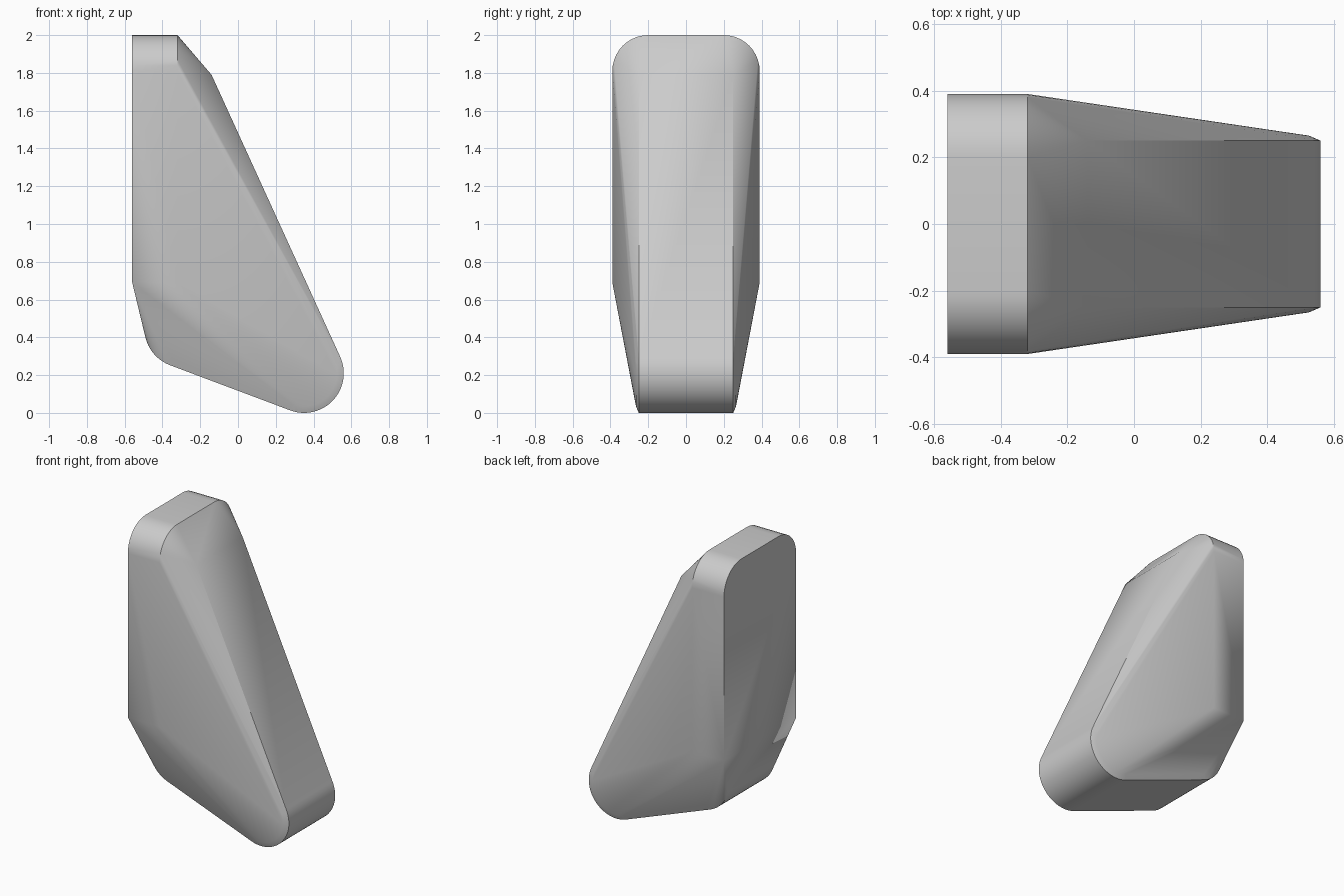
import bpy, bmesh, math

if "Cube" in bpy.data.objects:
    bpy.data.objects.remove(bpy.data.objects["Cube"])


def arc(cx, cz, r, a0, a1, n):
    """Points on an arc, angles in degrees."""
    return [(cx + r * math.cos(math.radians(a0 + (a1 - a0) * i / n)),
             cz + r * math.sin(math.radians(a0 + (a1 - a0) * i / n)))
            for i in range(n + 1)]


bm = bmesh.new()
points = []

for s in (-1, 1):
    # rear plate with rounded top corners
    for x in (-0.56, -0.32):
        points += [(x, s * y, z) for y, z in arc(0.20, 1.81, 0.19, 0, 90, 10)]
        points.append((x, s * 0.39, 0.69))
    # sloping centre slab with its slightly inset, raised side face
    for y, r in ((0.25, 0.21), (0.265, 0.175)):
        points += [(x, s * y, z) for x, z in arc(0.35, 0.21, r, -110, 25, 24)]
        points += [(x, s * y, z) for x, z in arc(-0.286, 0.449, r, 193.5, 250, 10)]
    points.append((-0.14, s * 0.25, 1.79))

# wrap the sections in one convex skin
for p in points:
    bm.verts.new(p)
hull = bmesh.ops.convex_hull(bm, input=bm.verts[:])
bmesh.ops.delete(bm, geom=[v for v in bm.verts if not v.link_faces], context='VERTS')
bmesh.ops.dissolve_limit(bm, angle_limit=math.radians(0.3),
                         verts=bm.verts[:], edges=bm.edges[:])
bmesh.ops.recalc_face_normals(bm, faces=bm.faces[:])

mesh = bpy.data.meshes.new("wedge_body")
bm.to_mesh(mesh)
bm.free()
body = bpy.data.objects.new("wedge_body", mesh)
bpy.context.collection.objects.link(body)

# smooth rounded areas, keep the creases
bpy.context.view_layer.objects.active = body
body.select_set(True)
bpy.ops.object.shade_smooth_by_angle(angle=math.radians(20))
